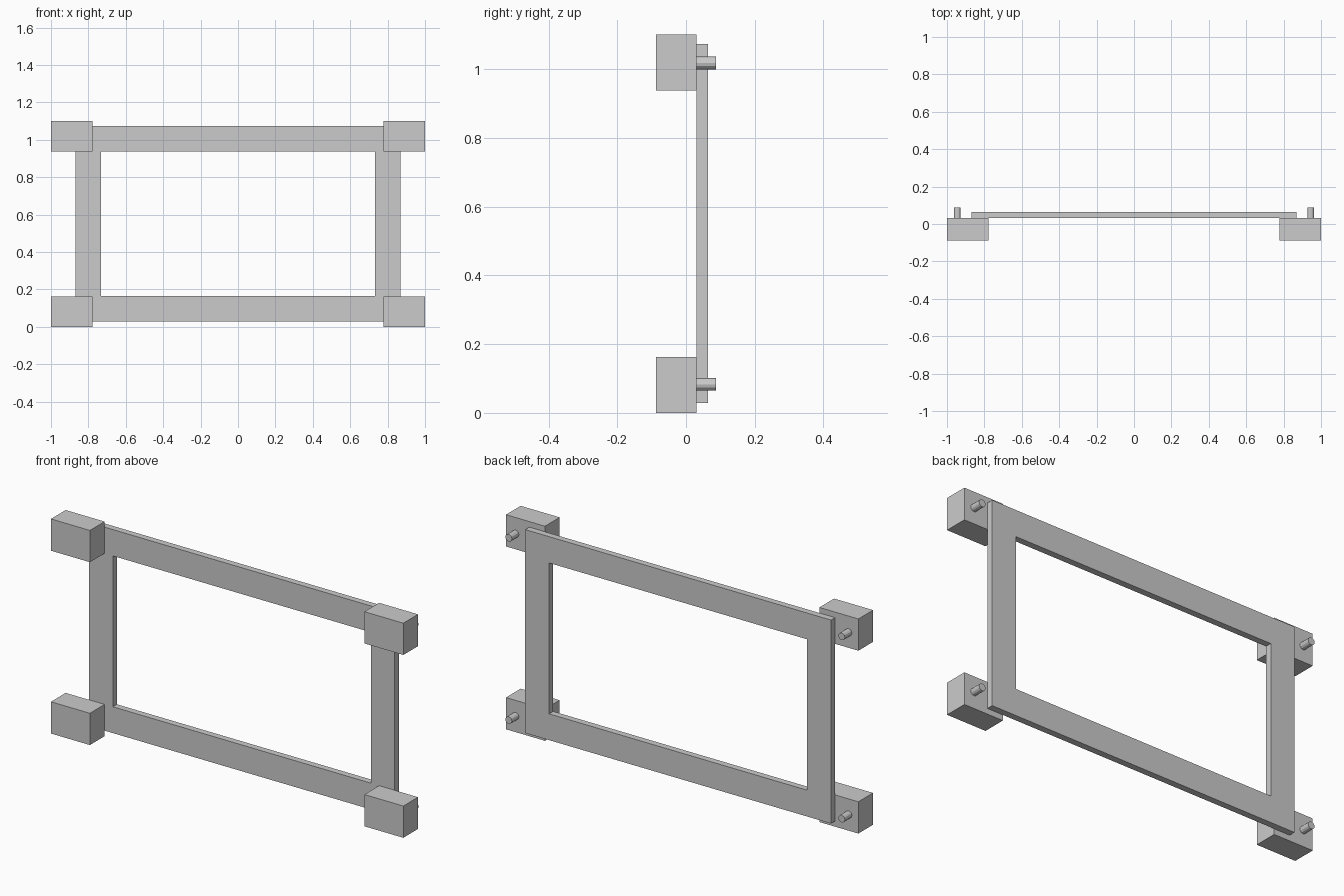
import bpy, bmesh, math

if "Cube" in bpy.data.objects:
    bpy.data.objects.remove(bpy.data.objects["Cube"])

def finish(name, bm):
    bmesh.ops.recalc_face_normals(bm, faces=bm.faces)
    me = bpy.data.meshes.new(name)
    bm.to_mesh(me)
    bm.free()
    ob = bpy.data.objects.new(name, me)
    bpy.context.collection.objects.link(ob)
    return ob

def box(name, lo, hi):
    bm = bmesh.new()
    bmesh.ops.create_cube(bm, size=1)
    for v in bm.verts:
        v.co = [(a + b) / 2 + c * (b - a) for a, b, c in zip(lo, hi, v.co)]
    return finish(name, bm)

def pin(name, x, z, radius, y0, y1):
    bpy.ops.mesh.primitive_cylinder_add(vertices=12, radius=radius, depth=y1 - y0,
        location=(x, (y0 + y1) / 2, z), rotation=(math.pi / 2, 0, 0))
    bpy.context.object.name = name

Y_FRONT, Y_JOIN, Y_BACK, Y_PIN = -0.088, 0.031, 0.064, 0.088
MID_Z = 0.5505

# Rectangular frame: four mitred faces of a ring, extruded to thickness
def rect(bm, half_x, half_z):
    return [bm.verts.new((sx * half_x, Y_JOIN, MID_Z + sz * half_z))
            for sx, sz in ((-1, -1), (1, -1), (1, 1), (-1, 1))]

bm = bmesh.new()
outer = rect(bm, 0.868, 0.522)
inner = rect(bm, 0.732, 0.387)
for i in range(4):
    j = (i + 1) % 4
    bm.faces.new((outer[i], outer[j], inner[j], inner[i]))
ring = bmesh.ops.extrude_face_region(bm, geom=bm.faces[:], use_keep_orig=True)
for g in ring["geom"]:
    if isinstance(g, bmesh.types.BMVert):
        g.co.y = Y_BACK
finish("frame", bm)

# Corner blocks, each with a round pin on the back
for side, sx in (("left", -1), ("right", 1)):
    for level, z0, z1, pz in (("lower", 0, 0.163, 0.083), ("upper", 0.938, 1.101, 1.018)):
        xs = sorted((sx * 0.779, sx * 1.0))
        box(f"{level}_{side}_block", (xs[0], Y_FRONT, z0), (xs[1], Y_JOIN, z1))
        pin(f"{level}_{side}_pin", sx * 0.945, pz, 0.0185, Y_JOIN, Y_PIN)
